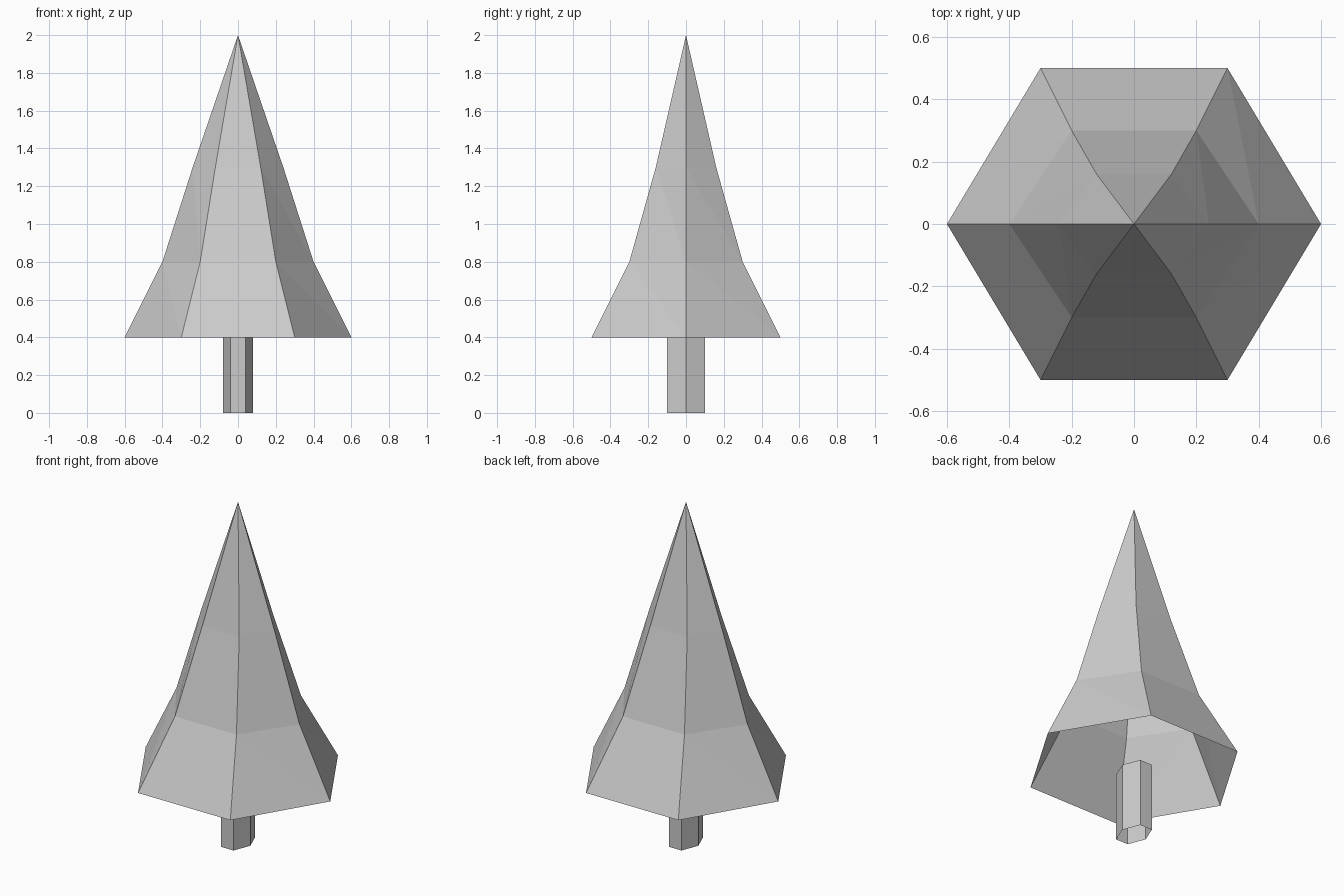
import bpy

if "Cube" in bpy.data.objects:
    bpy.data.objects.remove(bpy.data.objects["Cube"])


def hexagon(x, y, z):
    """Six points, widest on the x axis, with half width x and half depth y."""
    return [(x, 0, z), (x / 2, y, z), (-x / 2, y, z),
            (-x, 0, z), (-x / 2, -y, z), (x / 2, -y, z)]


def hex_shell(name, rings, apex=None):
    """Open-ended flat-faced shell through stacked hexagons, with optional tip."""
    verts = [p for ring in rings for p in hexagon(*ring)]
    faces = []
    for r in range(len(rings) - 1):
        for i in range(6):
            j = (i + 1) % 6
            a, b = r * 6 + i, r * 6 + j
            c, d = b + 6, a + 6
            faces += [(a, b, d), (b, c, d)]
    if apex is not None:
        base = len(verts) - 6
        verts.append((0, 0, apex))
        faces += [(base + i, base + (i + 1) % 6, base + 6) for i in range(6)]
    mesh = bpy.data.meshes.new(name)
    mesh.from_pydata(verts, [], faces)
    obj = bpy.data.objects.new(name, mesh)
    bpy.context.collection.objects.link(obj)
    return obj


# Trunk: open hexagonal tube
hex_shell("trunk", [(0.08, 0.10, 0.0), (0.08, 0.10, 0.4)])

# Foliage: flared hollow cone, open underneath
hex_shell("foliage",
          [(0.60, 0.50, 0.4), (0.40, 0.30, 0.8), (0.24, 0.16, 1.3)],
          apex=2.0)
